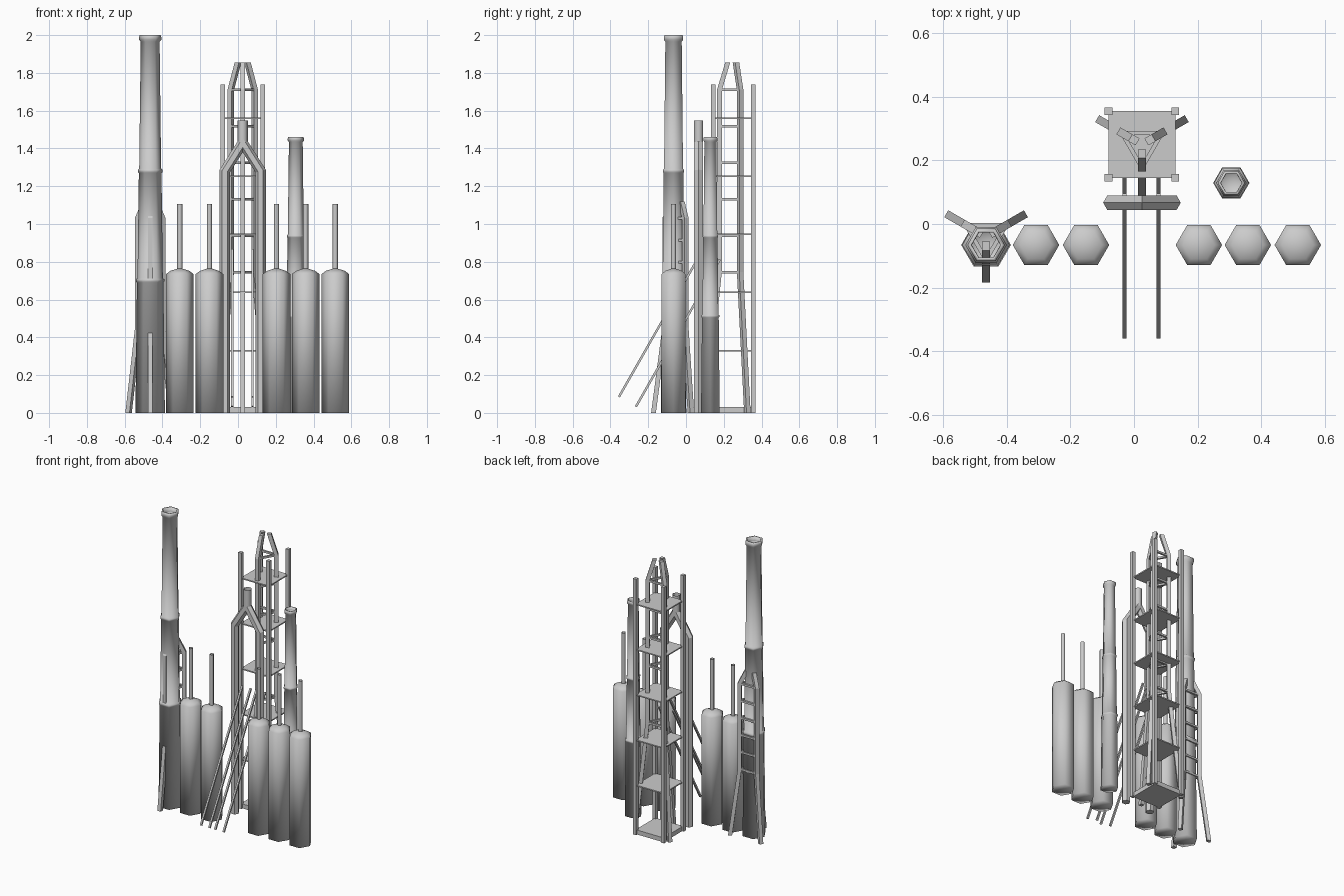
import bpy, bmesh
from math import cos, sin, pi, radians
from mathutils import Vector, Matrix

if "Cube" in bpy.data.objects:
    bpy.data.objects.remove(bpy.data.objects["Cube"])


def finish(name, bm, smooth=False, matrix=None):
    if matrix:
        bm.transform(matrix)
    bmesh.ops.recalc_face_normals(bm, faces=bm.faces)
    me = bpy.data.meshes.new(name)
    bm.to_mesh(me)
    bm.free()
    for p in me.polygons:
        p.use_smooth = smooth
    ob = bpy.data.objects.new(name, me)
    bpy.context.collection.objects.link(ob)
    return ob


def bridge(bm, a, b):
    """Join two rings; a one-vertex ring is a pole."""
    n = max(len(a), len(b))
    for i in range(n):
        j = (i + 1) % n
        quad = [a[i % len(a)], a[j % len(a)], b[j % len(b)], b[i % len(b)]]
        bm.faces.new(list(dict.fromkeys(quad)))


def lathe(name, profile, loc, sides=6, smooth=True):
    bm = bmesh.new()
    rings = []
    for r, z in profile:
        n = sides if r > 0 else 1
        rings.append([bm.verts.new((r * cos(2 * pi * k / sides), r * sin(2 * pi * k / sides), z))
                      for k in range(n)])
    for a, b in zip(rings, rings[1:]):
        bridge(bm, a, b)
    return finish(name, bm, smooth, Matrix.Translation(loc))


def sweep(name, path, section, matrix, smooth=False):
    """Mitred bar along a path in the xz plane; section = (in-plane, y) points."""
    bm = bmesh.new()
    pts = [Vector((x, 0, z)) for x, z in path]
    rings = []
    for i, p in enumerate(pts):
        d0 = (p - pts[i - 1]).normalized() if i else (pts[1] - p).normalized()
        d1 = (pts[i + 1] - p).normalized() if i < len(pts) - 1 else d0
        # keep both ends level so that feet sit flat on the ground
        t = (d0 + d1).normalized() if 0 < i < len(pts) - 1 else Vector((0, 0, 1 if d0.z > 0 else -1))
        normal = Vector((t.z, 0, -t.x))
        k = 1 / max(0.4, t.dot(d0))
        rings.append([bm.verts.new(p + normal * a * k + Vector((0, b, 0))) for a, b in section])
    for a, b in zip(rings, rings[1:]):
        bridge(bm, a, b)
    bm.faces.new(rings[0])
    bm.faces.new(rings[-1])
    return finish(name, bm, smooth, matrix)


def box(name, loc, size):
    bm = bmesh.new()
    bmesh.ops.create_cube(bm, size=1)
    return finish(name, bm, False, Matrix.Translation(loc) @ Matrix.Diagonal((*size, 1)))


def bar(name, a, b, width):
    a, b = Vector(a), Vector(b)
    d = b - a
    bm = bmesh.new()
    bmesh.ops.create_cube(bm, size=1)
    rot = d.to_track_quat('X', 'Z').to_matrix().to_4x4()
    m = Matrix.Translation((a + b) / 2) @ rot @ Matrix.Diagonal((d.length, width, width, 1))
    return finish(name, bm, False, m)


# tapered banded chimneys, the small one a scaled copy
CHIMNEY = [(0, 0), (.078, 0), (.07, .69), (.075, .695), (.075, .708), (.067, .713),
           (.06, 1.27), (.065, 1.275), (.065, 1.288), (.058, 1.293), (.05, 1.965),
           (.059, 1.975), (.059, 1.99), (.055, 2.0), (.046, 2.0), (.045, 1.97)]
for name, loc, s in (("tall_chimney", (-.465, -.066, 0), 1), ("short_chimney", (.306, .129, 0), .73)):
    lathe(name, [(r * s, z * s) for r, z in CHIMNEY], loc)

# storage tanks with open vent pipes
for i, x in enumerate((-.308, -.151, .204, .358, .515)):
    lathe(f"tank_{i}", [(0, 0), (.073, 0), (.073, .735), (.05, .752), (0, .768)], (x, -.066, 0))
    lathe(f"tank_vent_{i}", [(.014, .75), (.014, 1.107)], (x, -.066, 0))

# three-legged lattice masts
H = .0125
SQUARE = [(-H, -H), (H, -H), (H, H), (-H, H)]


def mast(name, x, y, foot, knee, shoulder, top, rungs):
    base = Matrix.Translation((x, y, 0))
    angles = [radians(a) for a in (30, 150, 270)]
    for k, a in enumerate(angles):
        sweep(f"{name}_leg_{k}", [(foot, 0), (.073, knee), (.073, shoulder), (.029, top)],
              SQUARE, base @ Matrix.Rotation(a, 4, 'Z'))
    for i in range(rungs):
        z = shoulder - i * (shoulder - knee) / (rungs - 1)
        p = [(x + .073 * cos(a), y + .073 * sin(a), z) for a in angles]
        for k in range(3):
            bar(f"{name}_rung_{i}_{k}", p[k - 1], p[k], .013)


mast("tower_mast", .025, .25, .15, .745, 1.71, 1.855, 6)
mast("chimney_mast", -.465, -.04, .132, .45, 1.03, 1.12, 6)

# platforms and corner posts round the tower
box("tower_base", (.025, .25, .015), (.21, .21, .03))
for i in range(5):
    box(f"platform_{i}", (.025, .25, .33 + i * .3075), (.21, .21, .008))
for i, sx in enumerate((-1, 1)):
    for j, sy in enumerate((-1, 1)):
        box(f"corner_post_{i}{j}", (.025 + sx * .105, .25 + sy * .105, .869), (.024, .024, 1.738))

# hexagonal arch pipe with outlet on top
HEX = [(.027 * cos(k * pi / 3), .027 * sin(k * pi / 3)) for k in range(6)]
sweep("arch_pipe", [(-.095, 0), (-.095, 1.28), (0, 1.43), (.095, 1.28), (.095, 0)],
      HEX, Matrix.Translation((.025, .067, 0)))
lathe("arch_outlet", [(.027, 1.42), (.027, 1.547)], (.025, .067, 0))

# sloping feed pipes
for i, x in enumerate((-.03, .077)):
    bar(f"upper_feed_{i}", (x, -.355, .085), (x, .09, .865), .012)
    bar(f"lower_feed_{i}", (x, -.265, .033), (x, .18, .813), .012)
